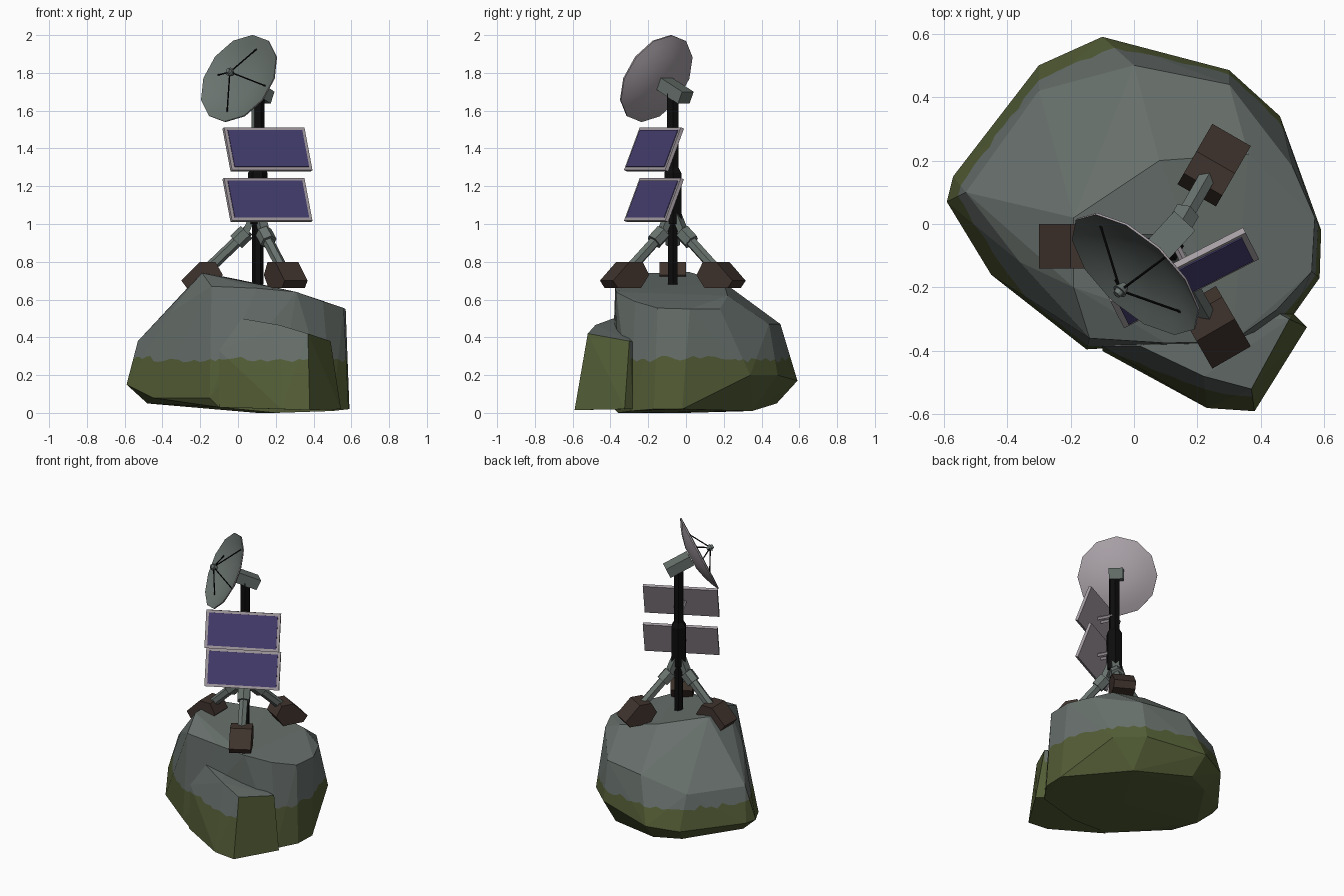
import bpy, bmesh, math, random
from mathutils import Vector as V, Matrix

if "Cube" in bpy.data.objects:
    bpy.data.objects.remove(bpy.data.objects["Cube"])

random.seed(4)


def mat(name, r, g, b):
    m = bpy.data.materials.new(name)
    m.diffuse_color = (r, g, b, 1)
    m.use_nodes = True
    m.node_tree.nodes["Principled BSDF"].inputs["Base Color"].default_value = m.diffuse_color
    return m


ROCK = mat("rock_grey", 0.135, 0.16, 0.147)
MOSS = mat("moss_green", 0.085, 0.108, 0.036)
METAL = mat("green_grey_metal", 0.14, 0.17, 0.155)
BLACK = mat("mast_black", 0.004, 0.004, 0.004)
BROWN = mat("foot_brown", 0.05, 0.033, 0.026)
SOLAR = mat("solar_purple", 0.062, 0.05, 0.165)
PALE = mat("pale_grey", 0.38, 0.34, 0.37)


def finish(bm, name, *mats):
    bmesh.ops.recalc_face_normals(bm, faces=bm.faces)
    me = bpy.data.meshes.new(name)
    bm.to_mesh(me)
    bm.free()
    for m in mats:
        me.materials.append(m)
    ob = bpy.data.objects.new(name, me)
    bpy.context.collection.objects.link(ob)
    return ob


def frame(x, y, z, o):
    m = Matrix((x, y, z)).transposed().to_4x4()
    m.translation = o
    return m


def box(name, m, size, material):
    bm = bmesh.new()
    bmesh.ops.create_cube(bm, size=1, matrix=m @ Matrix.Diagonal((*size, 1)))
    return finish(bm, name, material)


def beam(name, a, b, r1, r2, sides, material, turn=0.0):
    a, b = V(a), V(b)
    d = b - a
    m = Matrix.Translation((a + b) / 2) @ d.to_track_quat('Z', 'Y').to_matrix().to_4x4()
    bm = bmesh.new()
    bmesh.ops.create_cone(bm, cap_ends=True, segments=sides, radius1=r1, radius2=r2,
                          depth=d.length, matrix=m @ Matrix.Rotation(turn, 4, 'Z'))
    return finish(bm, name, material)


# Faceted boulder: hull of a few points, with a ragged moss line
def boulder(name, pts, line, side_moss=False):
    bm = bmesh.new()
    for p in pts:
        bm.verts.new(p)
    res = bmesh.ops.convex_hull(bm, input=bm.verts)
    junk = [g for g in res["geom_interior"] if isinstance(g, bmesh.types.BMVert)]
    bmesh.ops.delete(bm, geom=junk, context='VERTS')
    bmesh.ops.recalc_face_normals(bm, faces=bm.faces)
    bmesh.ops.dissolve_limit(bm, angle_limit=0.05, verts=bm.verts, edges=bm.edges)
    cut = bmesh.ops.bisect_plane(bm, geom=bm.verts[:] + bm.edges[:] + bm.faces[:],
                                 plane_co=(0, 0, line), plane_no=(0, 0, 1))["geom_cut"]
    for f in bm.faces:
        f.material_index = int(f.calc_center_median().z < line
                               or (side_moss and f.normal.x > 0.6))
    # jitter the cut edge inside each facet's own plane
    for e in [g for g in cut if isinstance(g, bmesh.types.BMEdge)]:
        n = e.link_faces[0].normal.copy()
        slope = V((0, 0, 1)) - n * n.z
        new = bmesh.ops.subdivide_edges(bm, edges=[e], cuts=max(1, int(e.calc_length() / 0.04)))
        for v in new["geom_inner"]:
            if isinstance(v, bmesh.types.BMVert):
                v.co += slope * random.uniform(-0.02, 0.02)
    return finish(bm, name, ROCK, MOSS)


boulder("boulder", [
    (-.19, -.2, .74), (-.19, .02, .745), (-.14, -.36, .67), (.1, -.375, .66), (.31, -.37, .64),
    (.45, -.27, .59), (.56, -.15, .555), (.57, .02, .55), (.5, .18, .55), (.36, .22, .62),
    (.08, .2, .69), (.3, .44, .47), (0, .5, .47), (-.53, .1, .38), (-.36, -.12, .53),
    (-.3, .42, .38), (-.59, .07, .15), (-.57, .15, .15), (-.3, .5, .15), (-.1, .59, .17),
    (.3, .485, .2), (.46, .34, .2), (.59, -.02, .02), (.585, -.17, .02), (.5, -.29, .01),
    (-.15, -.395, .08), (-.45, -.16, .08), (-.48, .05, .05), (-.25, .4, .05), (-.08, .48, .05),
    (.3, .35, .01), (-.1, -.39, .03), (.2, -.36, 0), (.1, 0, 0)], 0.285)
boulder("front_ledge_rock", [
    (-.1, -.4, .03), (-.1, -.385, .33), (.02, -.385, .5), (.22, -.48, .465), (.37, -.52, .42),
    (.49, -.3, .38), (.545, -.325, .02), (.38, -.59, .015), (.23, -.58, .02), (.5, -.28, .02),
    (.4, -.25, .37), (.1, -.3, .48), (.1, -.3, .03)], 0.285, True)

# Mast: hexagonal, with one pale facet on the upper length
MX, MY = 0.105, -0.07
beam("mast_lower", (MX, MY, .68), (MX, MY, 1.02), .03, .03, 6, BLACK, math.pi / 6)
beam("mast_sleeve", (MX, MY, 1.0), (MX, MY, 1.27), .052, .052, 6, BLACK, math.pi / 6)
beam("mast_sleeve_taper", (MX, MY, 1.27), (MX, MY, 1.3), .052, .034, 6, BLACK, math.pi / 6)
bm = bmesh.new()
bmesh.ops.create_cone(bm, cap_ends=True, segments=6, radius1=.034, radius2=.034, depth=.4,
                      matrix=Matrix.Translation((MX, MY, 1.49)) @ Matrix.Rotation(math.pi / 6, 4, 'Z'))
bm.normal_update()
for f in bm.faces:
    f.material_index = int(f.normal.dot(V((-.6, -.8, 0))) > 0.9)
finish(bm, "mast_upper", BLACK, METAL)

# Three legs with knuckles and heavy feet
FOOT = [(.405, .70), (.305, .80), (.225, .80), (.185, .73), (.235, .66), (.375, .66)]
for i, deg in enumerate((60, 180, 300)):
    a = math.radians(deg)
    out, side, up = V((math.cos(a), math.sin(a), 0)), V((-math.sin(a), math.cos(a), 0)), V((0, 0, 1))
    base = V((MX, MY, 0))
    at = lambda r, z: base + out * r + up * z
    bm = bmesh.new()
    f = bm.faces.new([bm.verts.new(at(r, z) - side * .07) for r, z in FOOT])
    ex = bmesh.ops.extrude_face_region(bm, geom=[f])["geom"]
    bmesh.ops.translate(bm, vec=side * .14, verts=[g for g in ex if isinstance(g, bmesh.types.BMVert)])
    finish(bm, f"foot_{i+1}", BROWN)
    beam(f"leg_{i+1}", at(.27, .755), at(.05, .965), .03, .03, 6, METAL)
    beam(f"leg_knuckle_{i+1}", at(.115, .905), at(.06, .957), .045, .045, 6, METAL)
    d = (at(.03, 1.04) - at(.085, .92)).normalized()
    box(f"leg_brace_{i+1}", frame(d.cross(side), side, d, at(.052, .985)), (.035, .05, .14), METAL)

# Two tilted solar panels on brackets
yaw, tilt = math.radians(27.1), math.radians(22.5)
px = V((math.cos(yaw), math.sin(yaw), 0))
fwd = V((math.sin(yaw), -math.cos(yaw), 0))
pn = fwd * math.cos(tilt) + V((0, 0, math.sin(tilt)))
py = pn.cross(px)
for name, z in (("upper", 1.395), ("lower", 1.127)):
    c = V((MX, MY, z)) + fwd * .112
    box(name + "_panel_frame", frame(px, py, pn, c), (.478, .245, .02), PALE)
    box(name + "_solar_cells", frame(px, py, pn, c + pn * .011), (.442, .21, .006), SOLAR)
    for s in (-1, 1):
        off = px * (.025 * s)
        beam(f"{name}_bracket_{'left' if s < 0 else 'right'}", V((MX, MY, z)) + off, c + off,
             .012, .012, 4, PALE)

# Dish: twelve-sided bowl, pale outside and green-grey inside
dn = V((-.61, -.66, .43)).normalized()
dv = V((0, 0, 1)).cross(dn).normalized()
du = dn.cross(dv)
D = frame(dv, du, dn, V((0.003, -.16, 1.772)))
R, DEPTH = 0.254, 0.065
bm = bmesh.new()


def bowl(shift):
    rings = []
    for k in (0.3, 0.6, 0.82, 1.0):
        rings.append([bm.verts.new(D @ V((R * k * math.cos(j * math.pi / 6), R * k * math.sin(j * math.pi / 6),
                                          DEPTH * (k * k - 1) - shift))) for j in range(12)])
    made = [bm.faces.new(rings[0])]
    for lo, hi in zip(rings, rings[1:]):
        made += [bm.faces.new((lo[j], lo[j - 1], hi[j - 1], hi[j])) for j in range(12)]
    return rings[-1], made


inner, inner_faces = bowl(0)
outer, _ = bowl(0.008)
for j in range(12):
    bm.faces.new((inner[j], inner[j - 1], outer[j - 1], outer[j]))
for f in bm.faces:
    f.smooth = True
for f in inner_faces:
    f.material_index = 1
dish = finish(bm, "dish", PALE, METAL)
dish.data.set_sharp_from_angle(angle=math.radians(35))

# Feed horn and its four struts
tip = D @ V((0, 0, .075))
for j in range(4):
    a = math.radians(80 + 90 * j)
    beam(f"feed_strut_{j+1}", D @ V((.19 * math.cos(a), .19 * math.sin(a), -.03)), tip,
         .004, .004, 5, BLACK)
beam("feed_horn", D @ V((0, 0, .05)), D @ V((0, 0, .08)), .012, .024, 10, METAL)
beam("feed_cap", D @ V((0, 0, .08)), D @ V((0, 0, .095)), .016, .012, 10, METAL)

# Dish mount block on the mast head
box("dish_mount", D @ Matrix.Translation((0, 0, -.155)), (.09, .07, .17), METAL)
